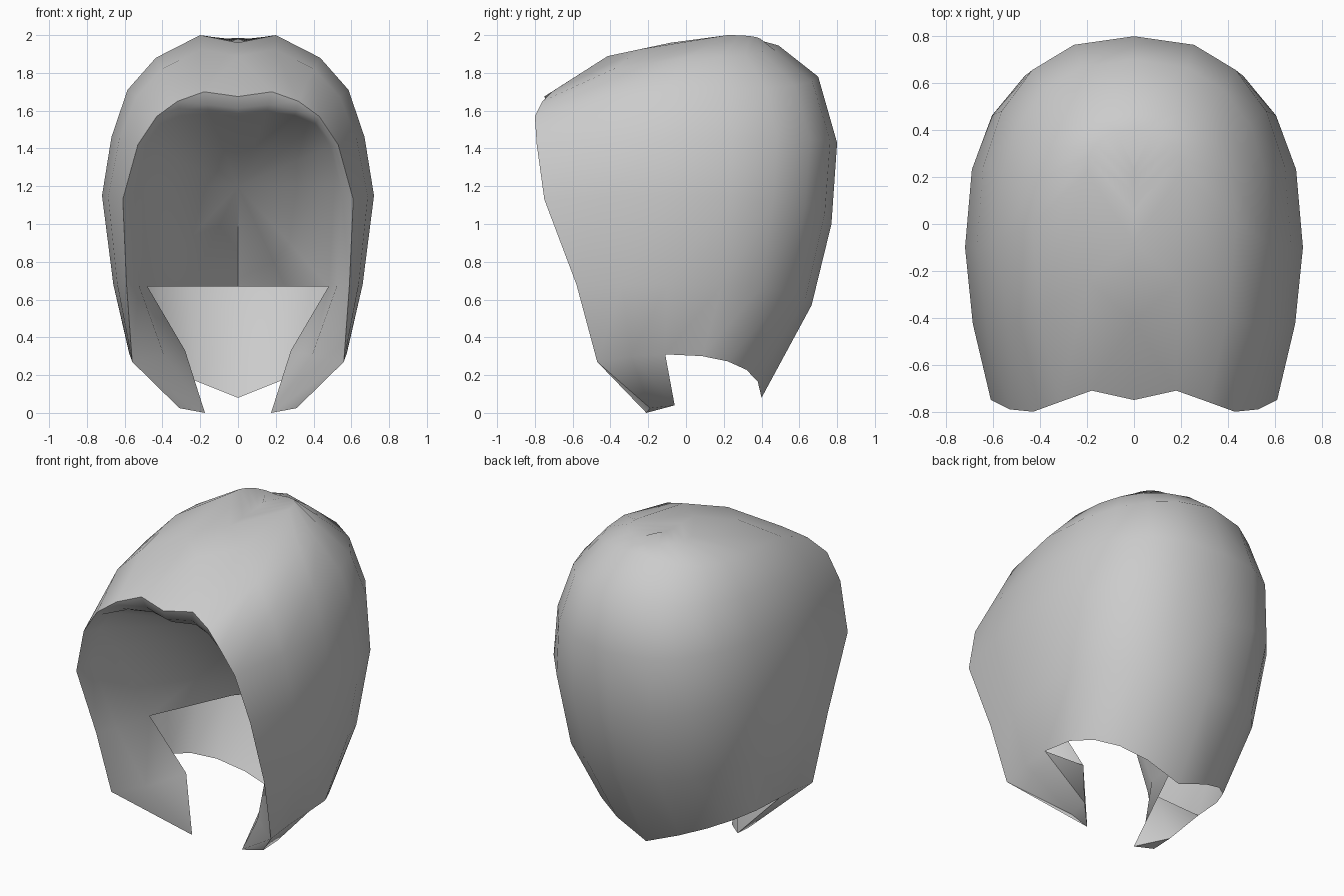
import bpy, bmesh
from math import sin, cos, pi, radians
from mathutils import Vector

if "Cube" in bpy.data.objects:
    bpy.data.objects.remove(bpy.data.objects["Cube"])

GREY = (0.6, 0.6, 0.6, 1)
grey = bpy.data.materials.new("plain grey")
grey.use_nodes = True
grey.diffuse_color = GREY
grey.node_tree.nodes["Principled BSDF"].inputs["Base Color"].default_value = GREY

ROUND = 0.82       # below 1 makes the back squarer than an ellipse
STEPS = 5          # segments from the side to the back centre

# Bands from the hem to the crown: front rim point, widest side point, back depth and height
bands = [
    ((0.56, -0.47, 0.27), (0.575, -0.11, 0.31), (0.40, 0.08)),
    ((0.59, -0.58, 0.68), (0.66, -0.1, 0.68), (0.665, 0.57)),
    ((0.61, -0.75, 1.13), (0.72, -0.1, 1.15), (0.77, 1.0)),
    ((0.53, -0.79, 1.42), (0.67, -0.1, 1.46), (0.80, 1.43)),
    ((0.43, -0.80, 1.57), (0.585, -0.08, 1.71), (0.70, 1.78)),
    ((0.32, -0.76, 1.65), (0.435, 0, 1.88), (0.49, 1.945)),
    ((0.18, -0.71, 1.70), (0.2, 0.22, 2.0), (0.4, 1.97)),
    ((0, -0.75, 1.675), (0, -0.08, 1.96), (0.25, 1.985)),
]

# Inner edge of the folded lip, one point for each band
lip = [Vector(p) for p in (
    (0.28, -0.12, 0.33), (0.48, -0.2, 0.67), (0.51, -0.5, 1.2), (0.49, -0.68, 1.41),
    (0.41, -0.69, 1.53), (0.3, -0.68, 1.575), (0.15, -0.64, 1.585), (0, -0.66, 1.57))]


def band_points(rim, side, back):
    """Run from the front rim along the side and round to the back centre."""
    rim, side = Vector(rim), Vector(side)
    depth, z_back = back
    middle = Vector((rim.x + 0.7 * (side.x - rim.x), (rim.y + side.y) / 2,
                     rim.z + 0.75 * (side.z - rim.z)))
    points = [rim, middle]
    for i in range(STEPS + 1):
        a = pi / 2 * i / STEPS
        across, along = max(cos(a), 0) ** ROUND, sin(a) ** ROUND
        points.append(Vector((side.x * across, side.y + (depth - side.y) * along,
                              side.z + (z_back - side.z) * (1 - across))))
    return points


def ridge_point(outer, inner):
    """Bulge the lip forward between its outer and inner edges."""
    d = inner - outer
    return outer + Vector((0.6 * d.x, 0.3 * d.y, 0.6 * d.z))


bm = bmesh.new()


def face(*points):
    bm.faces.new([bm.verts.new(p) for p in points])


# Outer shell and folded lip
rows = [band_points(*b) for b in bands]
ridge = [ridge_point(row[0], p) for row, p in zip(rows, lip)]
for j in range(len(rows) - 1):
    low, high = rows[j], rows[j + 1]
    for i in range(len(low) - 1):
        face(low[i], low[i + 1], high[i + 1], high[i])
    face(low[0], high[0], ridge[j + 1], ridge[j])
    face(ridge[j], ridge[j + 1], lip[j + 1], lip[j])

# Hanging front tab
rim, middle, side = rows[0][:3]
tip_front = Vector((0.31, -0.19, 0.025))
tip_rear = Vector((0.32, -0.06, 0.04))
tip_inner = Vector((0.175, -0.21, 0))
face(rim, middle, tip_front)
face(middle, side, tip_rear, tip_front)
face(rim, tip_front, tip_inner, ridge[0])
face(ridge[0], tip_inner, lip[0])
face(tip_front, tip_rear, tip_inner)
face(side, lip[0], tip_rear)
face(lip[0], tip_inner, tip_rear)

# Inner lining, a hollow fan behind the opening
hub = Vector((0, 0.25, 1.2))
edge = [Vector((0, 0.58, 0.67)), Vector((0.25, 0.3, 0.67))] + lip[1:]
for a, b in zip(edge, edge[1:]):
    face(hub, a, b)

# Weld, mirror to the other side and orient
bmesh.ops.remove_doubles(bm, verts=bm.verts, dist=0.0005)
bmesh.ops.mirror(bm, geom=bm.verts[:] + bm.edges[:] + bm.faces[:], axis='X', merge_dist=0.0005)
bmesh.ops.remove_doubles(bm, verts=bm.verts, dist=0.0005)
bmesh.ops.recalc_face_normals(bm, faces=bm.faces)

mesh = bpy.data.meshes.new("hood")
bm.to_mesh(mesh)
bm.free()
mesh.materials.append(grey)
hood = bpy.data.objects.new("hood", mesh)
bpy.context.collection.objects.link(hood)
bpy.ops.object.select_all(action='DESELECT')
hood.select_set(True)
bpy.context.view_layer.objects.active = hood
bpy.ops.object.shade_smooth_by_angle(angle=radians(70))
